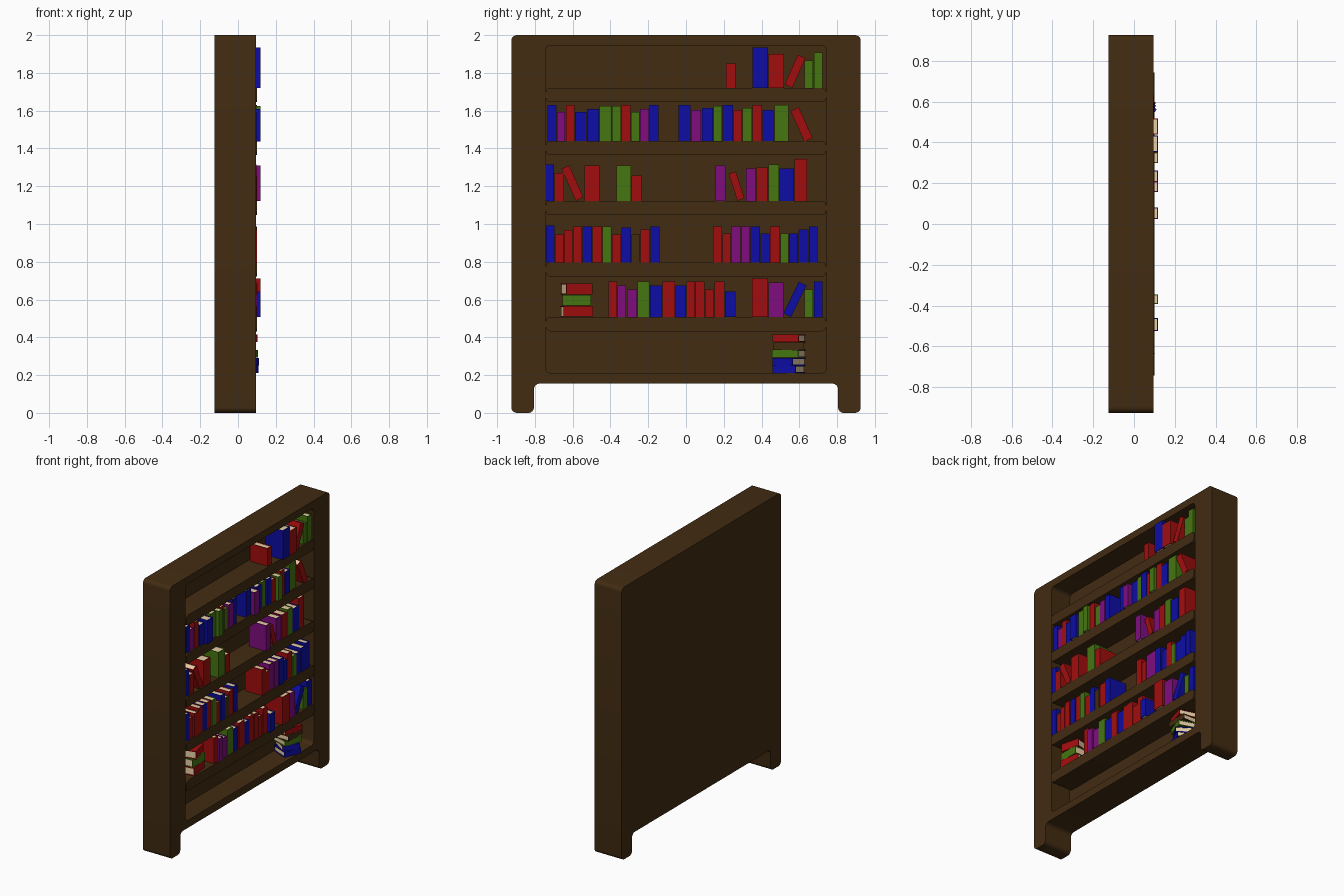
import bpy, bmesh, math, random
from mathutils import Matrix, Vector

if "Cube" in bpy.data.objects:
    bpy.data.objects.remove(bpy.data.objects["Cube"])

random.seed(4)


def material(name, rgb):
    m = bpy.data.materials.new(name)
    m.diffuse_color = (*rgb, 1)
    m.use_nodes = True
    m.node_tree.nodes["Principled BSDF"].inputs["Base Color"].default_value = m.diffuse_color
    return m


WOOD = material("dark wood", (0.055, 0.025, 0.006))
PAGES = material("cream pages", (0.80, 0.62, 0.38))
COVERS = {
    "R": material("red cover", (0.36, 0.004, 0.004)),
    "B": material("blue cover", (0.004, 0.004, 0.38)),
    "G": material("green cover", (0.06, 0.18, 0.005)),
    "P": material("purple cover", (0.21, 0.004, 0.21)),
    "W": WOOD,
}


def add_object(name, bm, mats):
    mesh = bpy.data.meshes.new(name)
    bmesh.ops.recalc_face_normals(bm, faces=bm.faces)
    bm.to_mesh(mesh)
    bm.free()
    for m in mats:
        mesh.materials.append(m)
    ob = bpy.data.objects.new(name, mesh)
    bpy.context.collection.objects.link(ob)
    return ob


def smooth(ob):
    bpy.ops.object.select_all(action="DESELECT")
    ob.select_set(True)
    bpy.context.view_layer.objects.active = ob
    bpy.ops.object.shade_smooth_by_angle(angle=math.radians(30))


def rounded_prism(name, corners, r, x0, x1):
    """Right-angled (y, z) outline with rounded corners, extruded along x."""
    pts, n = [Vector(c) for c in corners], len(corners)
    bm, verts = bmesh.new(), []
    for i, p in enumerate(pts):
        a = (pts[i - 1] - p).normalized()
        b = (pts[(i + 1) % n] - p).normalized()
        for k in range(7):
            t = math.pi / 2 * k / 6
            q = p + r * (a + b) - r * (b * math.cos(t) + a * math.sin(t))
            verts.append(bm.verts.new((x0, q.x, q.y)))
    face = bm.faces.new(verts)
    ext = bmesh.ops.extrude_face_region(bm, geom=[face], use_keep_orig=True)["geom"]
    bmesh.ops.translate(bm, vec=(x1 - x0, 0, 0),
                        verts=[g for g in ext if isinstance(g, bmesh.types.BMVert)])
    return add_object(name, bm, [WOOD])


def rect(y, z0, z1):
    return [(-y, z0), (y, z0), (y, z1), (-y, z1)]


# Carcass: solid slab with feet, recess cut into the +x side
case = rounded_prism("bookcase_carcass",
                     [(-.925, 0), (-.805, 0), (-.805, .155), (.805, .155),
                      (.805, 0), (.925, 0), (.925, 2), (-.925, 2)], .03, -.125, .095)
cutter = rounded_prism("recess_cutter", rect(.745, .21, 1.946), .03, -.065, .2)
cutter.hide_render = True
mod = case.modifiers.new("recess", "BOOLEAN")
mod.object, mod.operation, mod.solver = cutter, "DIFFERENCE", "EXACT"
bpy.context.view_layer.objects.active = case
bpy.ops.object.modifier_apply(modifier=mod.name)
bpy.data.objects.remove(cutter)
smooth(case)

# Shelves
SHELF = [1.721, 1.44, 1.123, .797, .508]
for top in SHELF:
    smooth(rounded_prism("shelf", rect(.743, top - .076, top), .025, -.07, .101))


# One book: spine, two boards and an inset page block; origin at bottom of spine front
def book(colour, w, h, matrix, depth=.14):
    bm = bmesh.new()

    def box(x0, x1, y0, y1, z0, z1, mat):
        m = Matrix.Translation(((x0 + x1) / 2, (y0 + y1) / 2, (z0 + z1) / 2)) \
            @ Matrix.Diagonal((x1 - x0, y1 - y0, z1 - z0, 1))
        for v in bmesh.ops.create_cube(bm, size=1, matrix=m)["verts"]:
            for f in v.link_faces:
                f.material_index = mat

    t, c = w / 2, .005
    box(-c, 0, -t, t, 0, h, 0)
    box(-depth, -c, -t, -t + c, 0, h, 0)
    box(-depth, -c, t - c, t, 0, h, 0)
    box(-depth + .005, -c, -t + c, t - c, .004, h - .004, 1)
    cover = COVERS[colour.upper()]
    ob = add_object("book_" + cover.name.split()[0], bm, [cover, PAGES])
    ob.matrix_world = matrix


# Upright run of books: (colour, pitch, height); lower case stands proud of the shelf
def row(z, y, books):
    for colour, w, h in books:
        front = .118 if colour.islower() else random.uniform(.088, .101)
        book(colour, w - .003, h, Matrix.Translation((front, y + w / 2, z)))
        y += w


# Leaning book: foot is the outer bottom corner, positive angle leans towards +y
def lean(colour, z, foot, w, h, deg):
    a = math.radians(deg)
    y = foot + math.copysign(w / 2 * math.cos(a), a)
    move = Matrix.Translation((.097, y, z + w / 2 * abs(math.sin(a))))
    book(colour, w, h, move @ Matrix.Rotation(-a, 4, "X"))


# Flat stack, bottom to top: (colour, length, turn in degrees)
def stack(z, y, thick, books):
    for colour, length, deg in books:
        m = Matrix.Translation((.022, y, z + thick / 2)) \
            @ Matrix.Rotation(math.radians(deg), 4, "Z") \
            @ Matrix.Rotation(math.pi / 2, 4, "X") \
            @ Matrix.Translation((.065, 0, -length / 2))
        book(colour, thick - .002, length, m, .13)
        z += thick


# Top shelf
z = SHELF[0]
row(z, .209, [("R", .054, .13)])
row(z, .351, [("b", .085, .213), ("r", .083, .178)])
lean("R", z, .522, .045, .172, 24)
row(z, .627, [("G", .048, .144), ("G", .05, .187)])

# Second shelf
z = SHELF[1] - .004
row(z, -.735, [("B", .051, .195), ("P", .046, .158), ("R", .048, .195), ("B", .064, .158),
               ("b", .067, .174), ("G", .066, .19), ("g", .05, .19), ("R", .05, .195),
               ("G", .049, .158), ("P", .05, .174), ("B", .05, .195)])
row(z, -.04, [("B", .064, .195), ("p", .058, .168), ("B", .063, .178), ("G", .048, .19),
              ("B", .056, .195), ("R", .049, .168), ("g", .053, .178), ("R", .052, .195),
              ("B", .063, .168), ("G", .079, .195)])
lean("R", z, .67, .048, .178, -24)

# Third shelf
z = SHELF[2]
row(z, -.744, [("B", .047, .193), ("R", .052, .146)])
lean("R", z, -.543, .045, .185, -24)
row(z, -.539, [("R", .082, .188)])
row(z, -.37, [("G", .08, .188), ("R", .057, .135)])
row(z, .156, [("p", .055, .188)])
lean("R", z, .31, .04, .15, -18)
row(z, .315, [("P", .058, .172), ("R", .061, .177), ("G", .06, .193),
              ("B", .078, .172), ("R", .069, .22)])

# Fourth shelf
z = SHELF[3]
row(z, -.743, [("B", .049, .195), ("R", .046, .148), ("R", .048, .17), ("R", .05, .19),
               ("B", .053, .19), ("R", .053, .19), ("G", .052, .19), ("R", .05, .148),
               ("B", .051, .185), ("W", .049, .148), ("R", .053, .174), ("B", .05, .19)])
row(z, .141, [("R", .05, .19), ("R", .046, .153), ("P", .052, .19), ("P", .052, .19),
              ("B", .053, .19), ("B", .05, .153), ("R", .055, .19), ("G", .044, .153),
              ("B", .052, .153), ("B", .054, .174), ("B", .048, .19)])

# Fifth shelf
z = SHELF[4]
stack(z, -.58, .059, [("R", .157, 9), ("G", .15, 1), ("R", .143, 14)])
row(z, -.412, [("R", .049, .188), ("P", .048, .166), ("P", .058, .145), ("G", .066, .188),
               ("B", .064, .166), ("R", .069, .188), ("B", .06, .166), ("R", .048, .188),
               ("R", .05, .188), ("R", .05, .145), ("R", .055, .188), ("b", .058, .135)])
row(z, .348, [("r", .088, .204), ("P", .082, .183)])
lean("B", z, .516, .045, .186, 26)
row(z, .627, [("G", .048, .145), ("B", .05, .188)])

# Stack on the floor of the recess
stack(.21, .545, .041, [("B", .132, -23), ("B", .126, -33), ("G", .145, -18),
                        ("W", .16, -1), ("R", .145, -16)])
